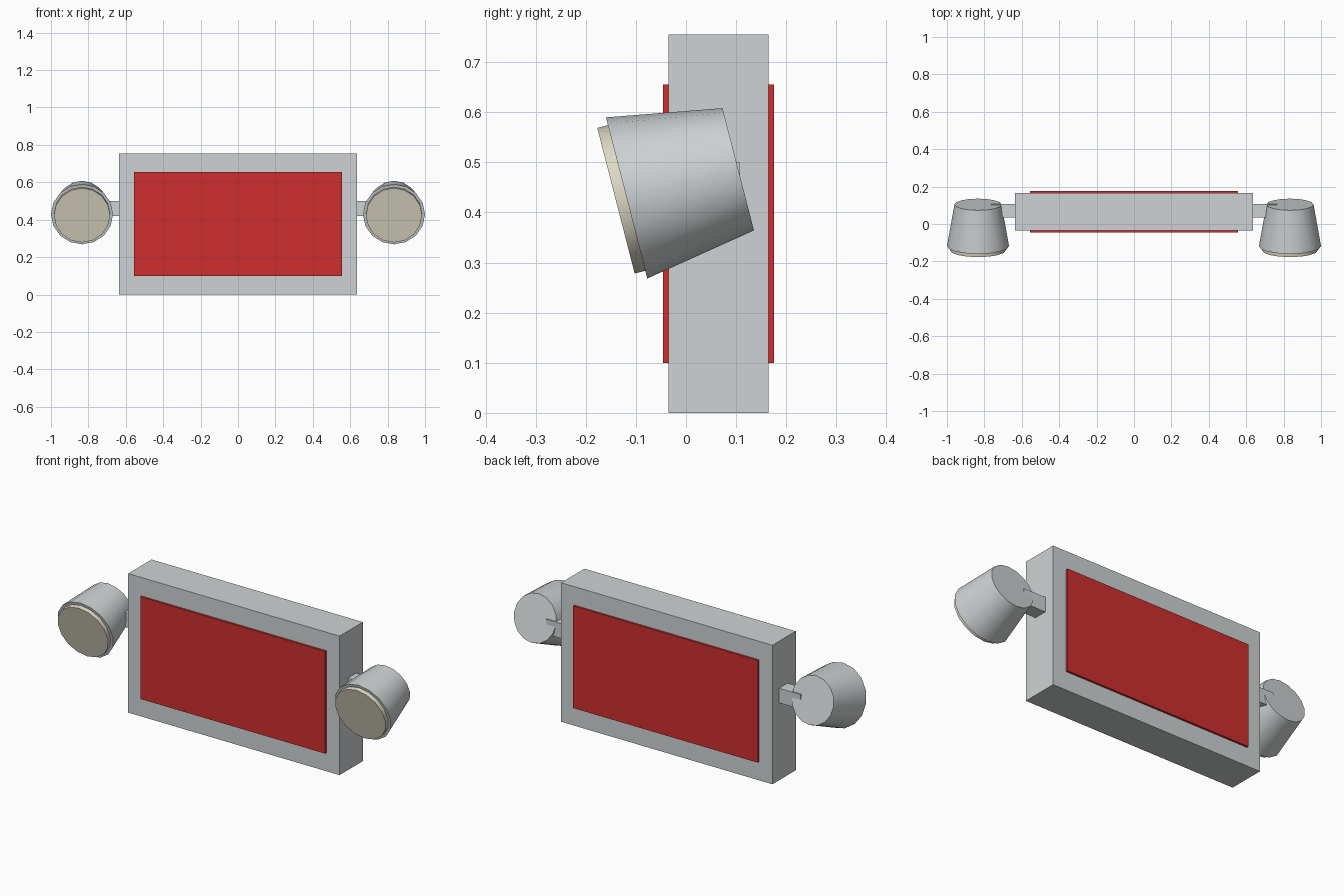
import bpy
import math
from mathutils import Vector

cube = bpy.data.objects.get("Cube")
if cube:
    bpy.data.objects.remove(cube, do_unlink=True)


def material(name, color):
    mat = bpy.data.materials.new(name)
    mat.use_nodes = True
    mat.diffuse_color = (*color, 1)
    mat.node_tree.nodes["Principled BSDF"].inputs["Base Color"].default_value = (*color, 1)
    return mat


grey = material("light grey", (0.62, 0.65, 0.66))
red = material("red", (0.62, 0.028, 0.028))
cream = material("pale cream", (0.72, 0.69, 0.56))


def box(name, low, high, mat):
    low, high = Vector(low), Vector(high)
    bpy.ops.mesh.primitive_cube_add(size=1, location=(low + high) / 2)
    obj = bpy.context.object
    obj.name = name
    obj.scale = high - low
    bpy.ops.object.transform_apply(location=False, rotation=False, scale=True)
    obj.data.materials.append(mat)


TILT = math.radians(14.4)
AXIS = Vector((0, math.cos(TILT), math.sin(TILT)))  # points to the lamp's back


def lamp_part(name, rim, front_radius, back_radius, length, mat):
    """Tilted cone whose front face is centred on rim."""
    bpy.ops.mesh.primitive_cone_add(
        vertices=16, radius1=front_radius, radius2=back_radius, depth=length,
        location=rim + AXIS * length / 2, rotation=(TILT - math.pi / 2, 0, 0))
    obj = bpy.context.object
    obj.name = name
    obj.data.materials.append(mat)
    bpy.ops.object.shade_smooth_by_angle(angle=math.radians(30))


# Sign box with a raised panel on the front and back
box("sign_box", (-0.635, -0.035, 0), (0.635, 0.165, 0.755), grey)
box("front_panel", (-0.555, -0.046, 0.1), (0.555, -0.03, 0.655), red)
box("back_panel", (-0.555, 0.16, 0.1), (0.555, 0.176, 0.655), red)

# Side lamps on short arms
for side, sign in (("left", 1), ("right", -1)):
    inner, outer = sign * 0.63, sign * 0.765
    box(side + "_arm", (min(inner, outer), 0.035, 0.42),
        (max(inner, outer), 0.108, 0.5), grey)
    rim = Vector((sign * 0.834, -0.1185, 0.429))
    lamp_part(side + "_lamp_housing", rim, 0.166, 0.126, 0.23, grey)
    lamp_part(side + "_lamp_lens", rim - AXIS * 0.022, 0.15, 0.15, 0.03, cream)
